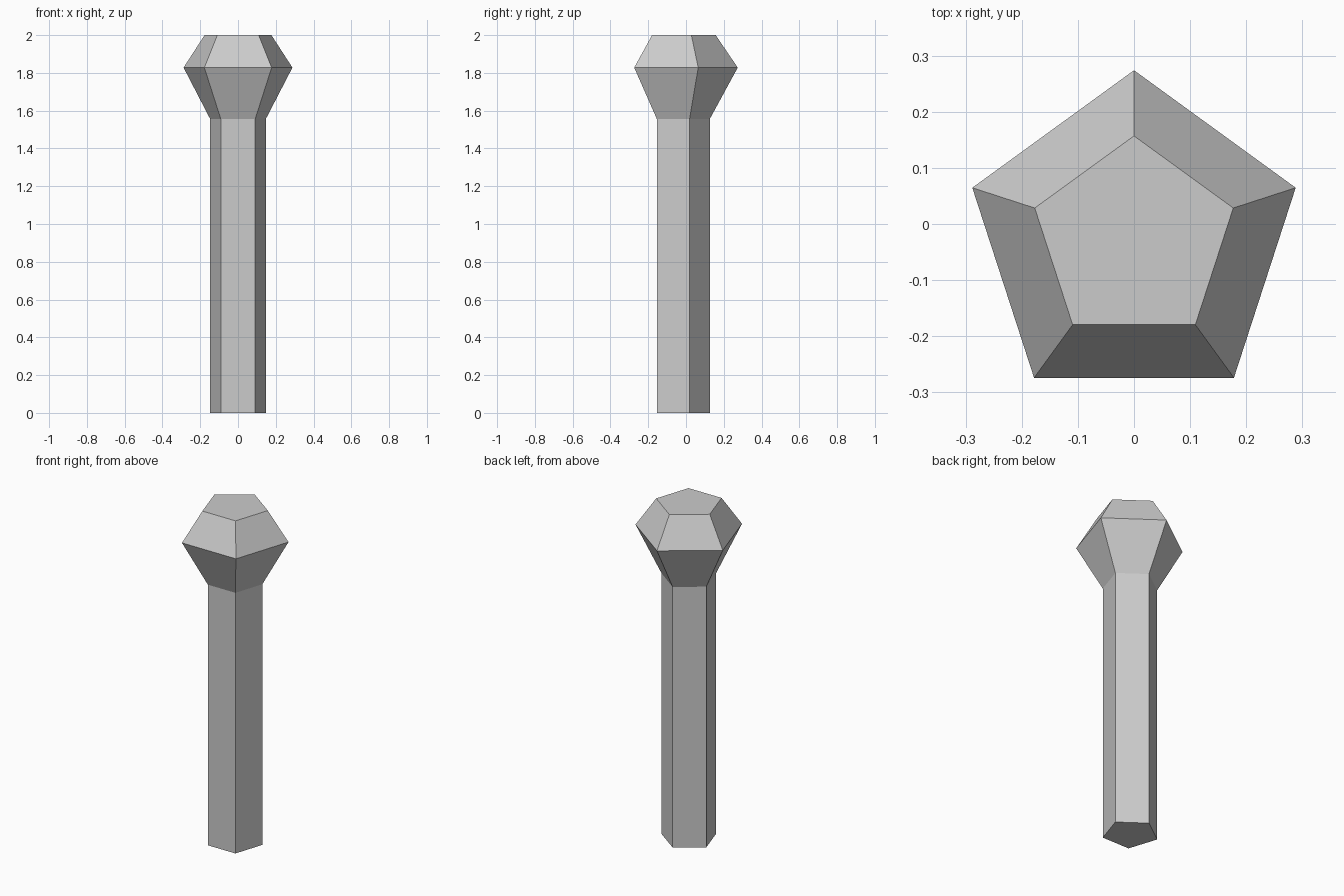
import bpy, bmesh
from math import sin, cos, tau

if "Cube" in bpy.data.objects:
    bpy.data.objects.remove(bpy.data.objects["Cube"])

SIDES = 5
CENTRE_Y = -0.029
# (radius, height) of each pentagonal ring, from foot to top
PROFILE = [(0.155, 0.0), (0.155, 1.556), (0.303, 1.828), (0.186, 2.0)]

# pentagonal post with flared head, one closed shell
bm = bmesh.new()
rings = [[bm.verts.new((-r * sin(tau * i / SIDES),
                        CENTRE_Y + r * cos(tau * i / SIDES), z))
          for i in range(SIDES)] for r, z in PROFILE]
for low, high in zip(rings, rings[1:]):
    for i in range(SIDES):
        j = (i + 1) % SIDES
        bm.faces.new((low[i], low[j], high[j], high[i]))

# foot and top caps
bm.faces.new(rings[0][::-1])
bm.faces.new(rings[-1])
bmesh.ops.recalc_face_normals(bm, faces=bm.faces[:])

mesh = bpy.data.meshes.new("post_with_flared_head")
bm.to_mesh(mesh)
bm.free()
post = bpy.data.objects.new("post_with_flared_head", mesh)
bpy.context.collection.objects.link(post)
